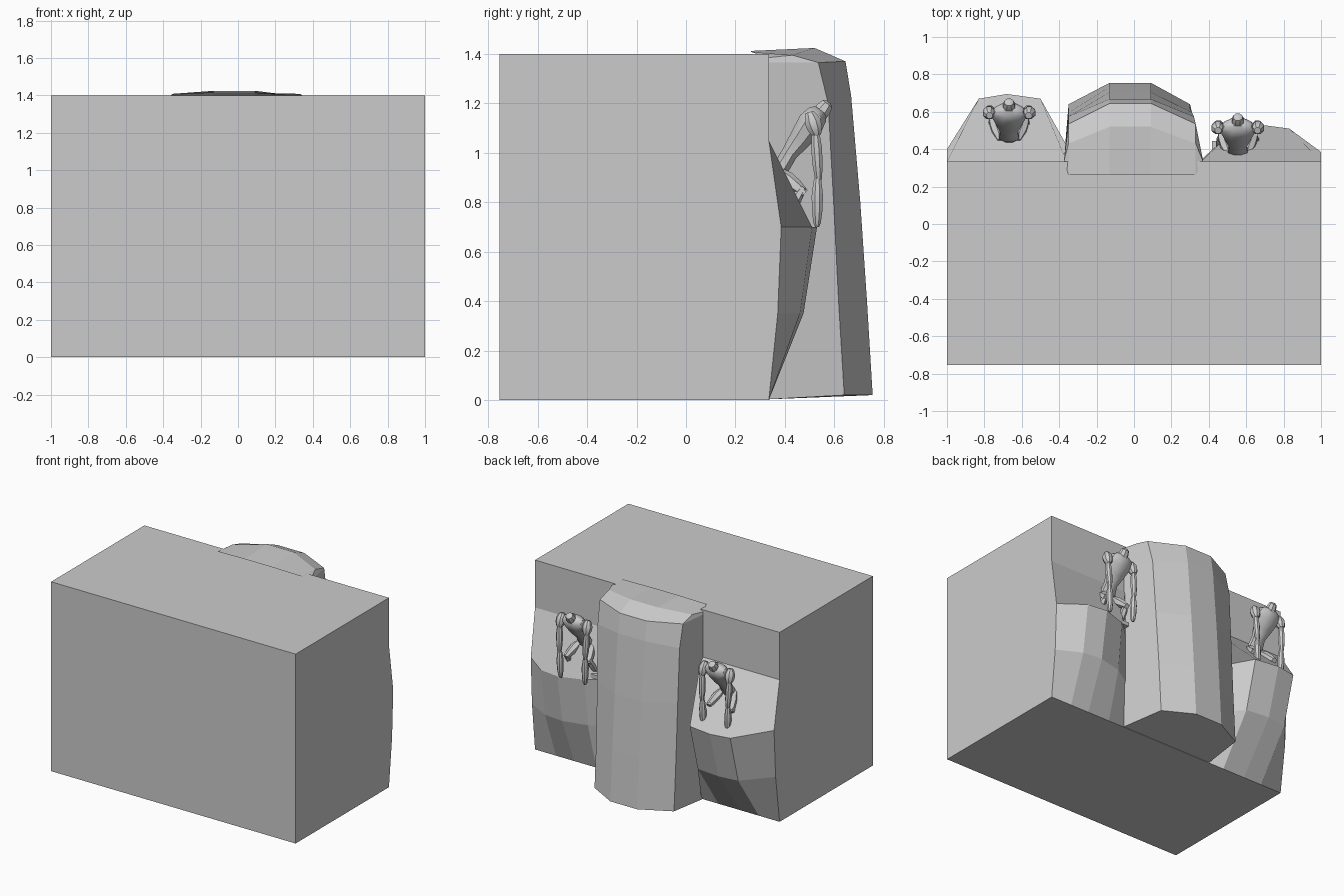
import bpy, bmesh, math
from mathutils import Vector

cube = bpy.data.objects.get("Cube")
if cube:
    bpy.data.objects.remove(cube)

grey = bpy.data.materials.new("plain grey")
grey.use_nodes = True
grey.diffuse_color = (0.6, 0.6, 0.6, 1)
grey.node_tree.nodes["Principled BSDF"].inputs["Base Color"].default_value = (0.6, 0.6, 0.6, 1)


def finish(bm, name, smooth=False):
    """Weld, and turn a bmesh into an object."""
    bmesh.ops.remove_doubles(bm, verts=bm.verts, dist=0.0005)
    mesh = bpy.data.meshes.new(name)
    bm.to_mesh(mesh)
    bm.free()
    mesh.materials.append(grey)
    ob = bpy.data.objects.new(name, mesh)
    bpy.context.collection.objects.link(ob)
    if smooth:
        bpy.context.view_layer.objects.active = ob
        ob.select_set(True)
        bpy.ops.object.shade_smooth_by_angle(angle=math.radians(35))
        ob.select_set(False)
    return ob


def face(bm, pts):
    return bm.faces.new([bm.verts.new(p) for p in pts])


FRONT, WALL, TOP, SHELF, STEP = -0.755, 0.335, 1.4, 0.7, 1.05


# Rock block with two bulging ledges on its back
def ledge(bm, rim):
    """rim: (x, y) along the shelf edge, in the direction of rising x."""
    rows = [[(x, WALL + (y - WALL) * k, z) for x, y in rim]
            for k, z in ((0, 0), (0.72, SHELF / 2), (1, SHELF))]
    for low, high in zip(rows, rows[1:]):
        for i in range(len(rim) - 1):
            face(bm, (low[i + 1], low[i], high[i], high[i + 1]))
    a, b = rim[0][0], rim[-1][0]
    # sloping back of the shelf, then the shelf itself
    face(bm, rows[2][::-1] + [(a, WALL, STEP), (b, WALL, STEP)])
    face(bm, ((b, WALL, STEP), (a, WALL, STEP), (a, WALL, TOP), (b, WALL, TOP)))
    return rows


bm = bmesh.new()
left_rim = [(0.36, 0.345), (0.5, 0.47), (0.68, 0.53), (0.83, 0.51), (1, 0.385)]
right_rim = [(-1, 0.4), (-0.83, 0.67), (-0.68, 0.695), (-0.5, 0.67), (-0.36, 0.42)]
left_rows = ledge(bm, left_rim)
right_rows = ledge(bm, right_rim)
face(bm, ((0.36, WALL, 0), (-0.36, WALL, 0), (-0.36, WALL, TOP), (0.36, WALL, TOP)))
for side, rows, end in ((1, left_rows, -1), (-1, right_rows, 0)):
    loop = [(side, FRONT, 0)] + [r[end] for r in rows]
    loop += [(side, WALL, STEP), (side, WALL, TOP), (side, FRONT, TOP)]
    face(bm, loop[::side])
face(bm, ((-1, FRONT, 0), (1, FRONT, 0), (1, FRONT, TOP), (-1, FRONT, TOP)))
face(bm, ((-1, FRONT, TOP), (1, FRONT, TOP), (1, WALL, TOP), (-1, WALL, TOP)))
face(bm, ((-1, WALL, 0), (1, WALL, 0), (1, FRONT, 0), (-1, FRONT, 0)))
finish(bm, "rock_block")

# Leaning central column whose top folds over the block
bm = bmesh.new()
# side y, middle y, side z, middle z, right edge x
column_rows = [(0.64, 0.755, 0.02, 0.02, 0.3), (0.617, 0.732, 0.4, 0.4, 0.3),
               (0.597, 0.705, 0.8, 0.8, 0.31), (0.575, 0.668, 1.2, 1.23, 0.32),
               (0.535, 0.645, 1.365, 1.37, 0.33), (0.43, 0.52, 1.395, 1.424, 0.33),
               (0.262, 0.262, 1.408, 1.412, 0.33)]
grid = []
for ys, ym, zs, zm, xr in column_rows:
    zw = 0.003 if zs < 0.1 else min(zs, 1.385)
    grid.append([(-0.375, WALL, zw), (-0.35, ys, zs), (-0.13, ym, zm),
                 (0.09, ym, zm), (xr, ys, zs), (0.37, WALL, zw)])
for low, high in zip(grid, grid[1:]):
    for i in range(5):
        face(bm, (low[i + 1], low[i], high[i], high[i + 1]))
face(bm, grid[0])
bmesh.ops.dissolve_degenerate(bm, edges=bm.edges, dist=0.0005)
finish(bm, "rock_column")


# Crouching figures
def loft(bm, sections, n=8):
    """sections: (centre, half width in x, half depth, tilt of the ring)."""
    rings = []
    for c, w, d, tilt in sections:
        ring = []
        for i in range(n):
            a = math.tau * (i + 0.5) / n
            s = d * math.sin(a)
            ring.append(bm.verts.new((c[0] + w * math.cos(a), c[1] + s * math.cos(tilt),
                                      c[2] + s * math.sin(tilt))))
        rings.append(ring)
    for a, b in zip(rings, rings[1:]):
        for i in range(n):
            j = (i + 1) % n
            bm.faces.new((a[i], a[j], b[j], b[i]))
    bm.faces.new(rings[0][::-1])
    bm.faces.new(rings[-1])


def limb(bm, a, b, r, ends=0.35, n=8):
    """Spindle between two points."""
    a, b = Vector(a), Vector(b)
    tilt = math.atan2(b.z - a.z, b.y - a.y) - math.pi / 2
    sizes = ((0, ends), (0.12, 0.7), (0.4, 1), (0.7, 0.9), (0.92, 0.65), (1, ends))
    loft(bm, [(a.lerp(b, t), r * k, r * k, tilt) for t, k in sizes], n)


def figure(name, x, y):
    bm = bmesh.new()
    # leaning torso, wide at the shoulders
    lean = math.radians(-38)
    loft(bm, [((0, 0.37, 0.90), 0.03, 0.025, lean), ((0, 0.385, 0.94), 0.058, 0.036, lean),
              ((0, 0.42, 1.0), 0.05, 0.036, lean), ((0, 0.465, 1.06), 0.075, 0.05, lean),
              ((0, 0.505, 1.12), 0.098, 0.058, lean), ((0, 0.532, 1.155), 0.08, 0.048, lean),
              ((0, 0.545, 1.172), 0.04, 0.03, lean)])
    # neck and head
    loft(bm, [((0, 0.54, 1.155), 0.034, 0.034, lean), ((0, 0.557, 1.178), 0.034, 0.034, lean),
              ((0, 0.572, 1.198), 0.026, 0.026, lean), ((0, 0.577, 1.205), 0.012, 0.012, lean)])
    for s in (-1, 1):
        # shoulder, arm and hand
        limb(bm, (s * 0.105, 0.5, 1.165), (s * 0.11, 0.53, 1.07), 0.036, 0.5)
        limb(bm, (s * 0.112, 0.522, 1.11), (s * 0.105, 0.537, 0.88), 0.024)
        limb(bm, (s * 0.105, 0.532, 0.91), (s * 0.1, 0.53, 0.7), 0.025)
        # thigh and shin
        limb(bm, (s * 0.045, 0.365, 0.93), (s * 0.09, 0.48, 0.835), 0.032, 0.6, 6)
        limb(bm, (s * 0.09, 0.475, 0.86), (s * 0.1, 0.4, 0.745), 0.024, 0.6, 6)
        # foot
        box = bmesh.ops.create_cube(bm, size=1)["verts"]
        bmesh.ops.scale(bm, vec=(0.06, 0.068, 0.028), verts=box)
        bmesh.ops.translate(bm, vec=(s * 0.108, 0.41, 0.728), verts=box)
    bmesh.ops.translate(bm, vec=(x, y, 0), verts=bm.verts)
    finish(bm, name, smooth=True)


figure("left_figure", 0.555, 0)
figure("right_figure", -0.668, 0.08)
